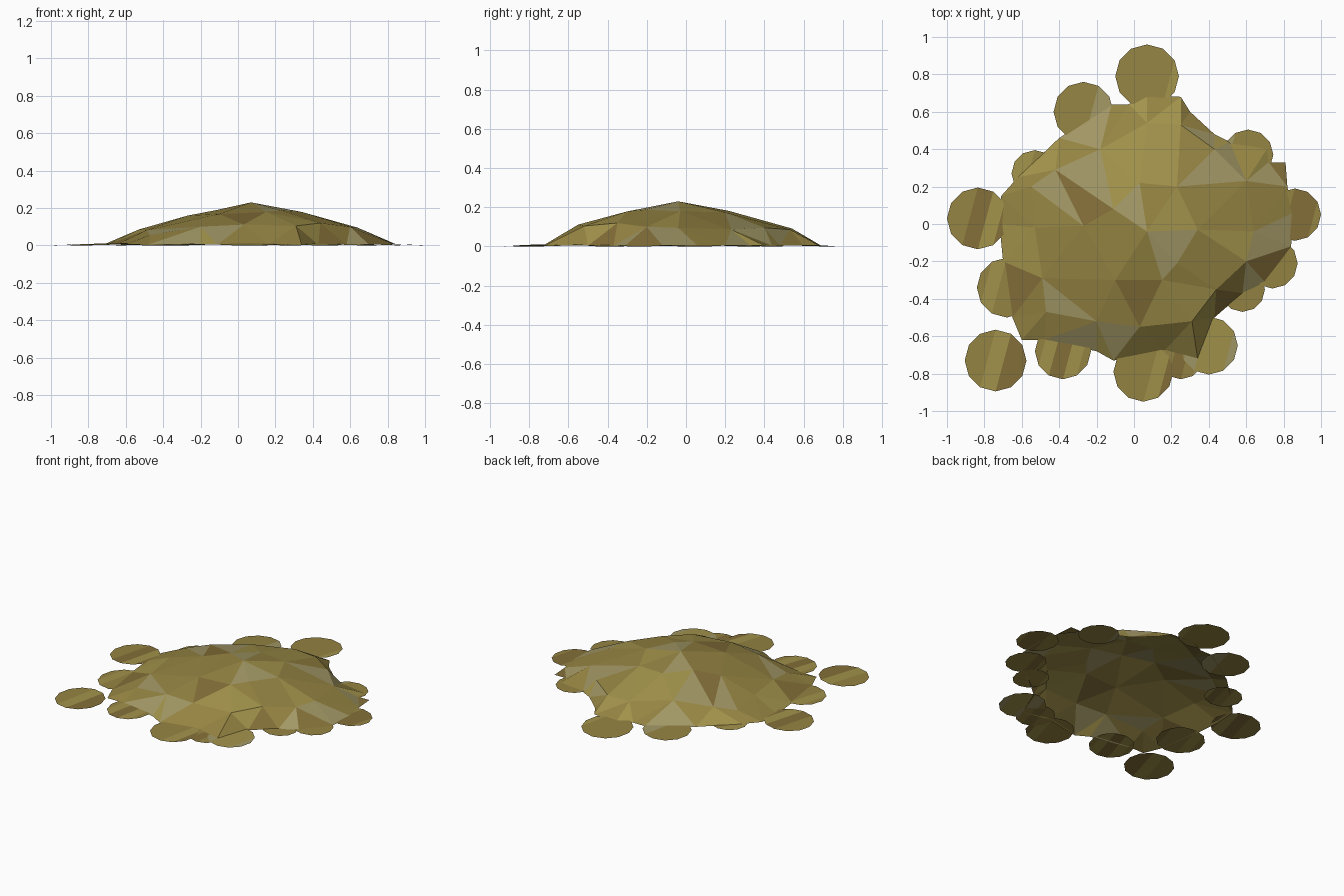
import bpy, math, random
from mathutils import Vector
from mathutils.geometry import delaunay_2d_cdt

random.seed(4)
APEX = Vector((0.07, -0.04))

# ragged foot of the mound, seen from above
OUTLINE = [(0.07, 0.69), (0.25, 0.68), (0.30, 0.60), (0.43, 0.48), (0.51, 0.44),
           (0.71, 0.40), (0.72, 0.33), (0.81, 0.33), (0.82, 0.20), (0.85, 0.06),
           (0.84, -0.12), (0.70, -0.31), (0.58, -0.37), (0.43, -0.50), (0.34, -0.72),
           (0.16, -0.68), (-0.11, -0.73), (-0.20, -0.68), (-0.48, -0.62), (-0.60, -0.62),
           (-0.65, -0.50), (-0.70, -0.20), (-0.72, 0.00), (-0.71, 0.15), (-0.62, 0.25),
           (-0.40, 0.46), (-0.12, 0.64), (-0.03, 0.64)]
# facet corners on the slope
INNER = [(0.07, -0.04), (0.03, 0.22), (0.23, 0.20), (0.34, -0.03), (0.23, -0.21),
         (0.15, -0.30), (-0.10, -0.30), (-0.27, -0.01), (-0.11, 0.08),
         (0.07, 0.54), (0.25, 0.53), (0.43, 0.40), (0.60, 0.23), (0.64, -0.04),
         (0.60, -0.20), (0.44, -0.35), (0.31, -0.52), (0.03, -0.55), (-0.20, -0.52),
         (-0.47, -0.47), (-0.49, -0.29), (-0.53, -0.02), (-0.55, 0.20), (-0.42, 0.29),
         (-0.18, 0.40)]
# flat lobes around the foot: x, y, radius
LOBES = [(0.07, 0.79, 0.17), (-0.27, 0.60, 0.16), (-0.53, 0.27, 0.125),
         (-0.835, 0.03, 0.165), (-0.68, -0.34, 0.16), (-0.74, -0.73, 0.165),
         (-0.38, -0.68, 0.15), (0.05, -0.79, 0.16), (0.25, -0.70, 0.13),
         (0.40, -0.65, 0.155), (0.58, -0.35, 0.12), (0.74, -0.21, 0.135),
         (0.86, 0.05, 0.14), (0.61, 0.37, 0.135)]
PROFILE = [(0.0, 0.23), (0.26, 0.182), (0.57, 0.095), (0.80, 0.02), (2.0, 0.02)]


def height(p):
    r = (Vector(p) - APEX).length
    for (r0, z0), (r1, z1) in zip(PROFILE, PROFILE[1:]):
        if r <= r1:
            return z0 + (z1 - z0) * (r - r0) / (r1 - r0)


mats = []
for i, c in enumerate([(0.30, 0.23, 0.055), (0.36, 0.29, 0.07), (0.23, 0.16, 0.04),
                       (0.36, 0.31, 0.13)]):
    m = bpy.data.materials.new("olive_%d" % i)
    m.diffuse_color = (*c, 1)
    mats.append(m)


def add_mesh(name, verts, faces):
    me = bpy.data.meshes.new(name)
    me.from_pydata(verts, [], faces)
    for m in mats:
        me.materials.append(m)
    for p in me.polygons:
        p.material_index = random.choice((0, 0, 0, 1, 1, 2, 3))
    ob = bpy.data.objects.new(name, me)
    bpy.context.collection.objects.link(ob)
    return ob


# faceted mound, an open shell
pts = [Vector(p) for p in OUTLINE[::-1] + INNER]
n = len(OUTLINE)
res = delaunay_2d_cdt(pts, [], [list(range(n))], 1, 1e-5)
verts = [(v.x, v.y, 0.004 if min(orig) < n else height(v))
         for v, orig in zip(res[0], res[3])]
add_mesh("mound", verts, [list(f) for f in res[2]])

# thin lobes, rising very slightly towards the mound
for i, (x, y, r) in enumerate(LOBES):
    inward = (APEX - Vector((x, y))).normalized()
    ring = []
    for k in range(12):
        d = Vector((math.cos(k * math.pi / 6), math.sin(k * math.pi / 6))) * r
        ring.append((x + d.x, y + d.y, 0.006 * (1 + d.dot(inward) / r)))
    # strips across the lobe
    strips = [(k, k + 1, 10 - k, 11 - k) for k in range(5)]
    add_mesh("lobe_%02d" % (i + 1), ring, strips)
